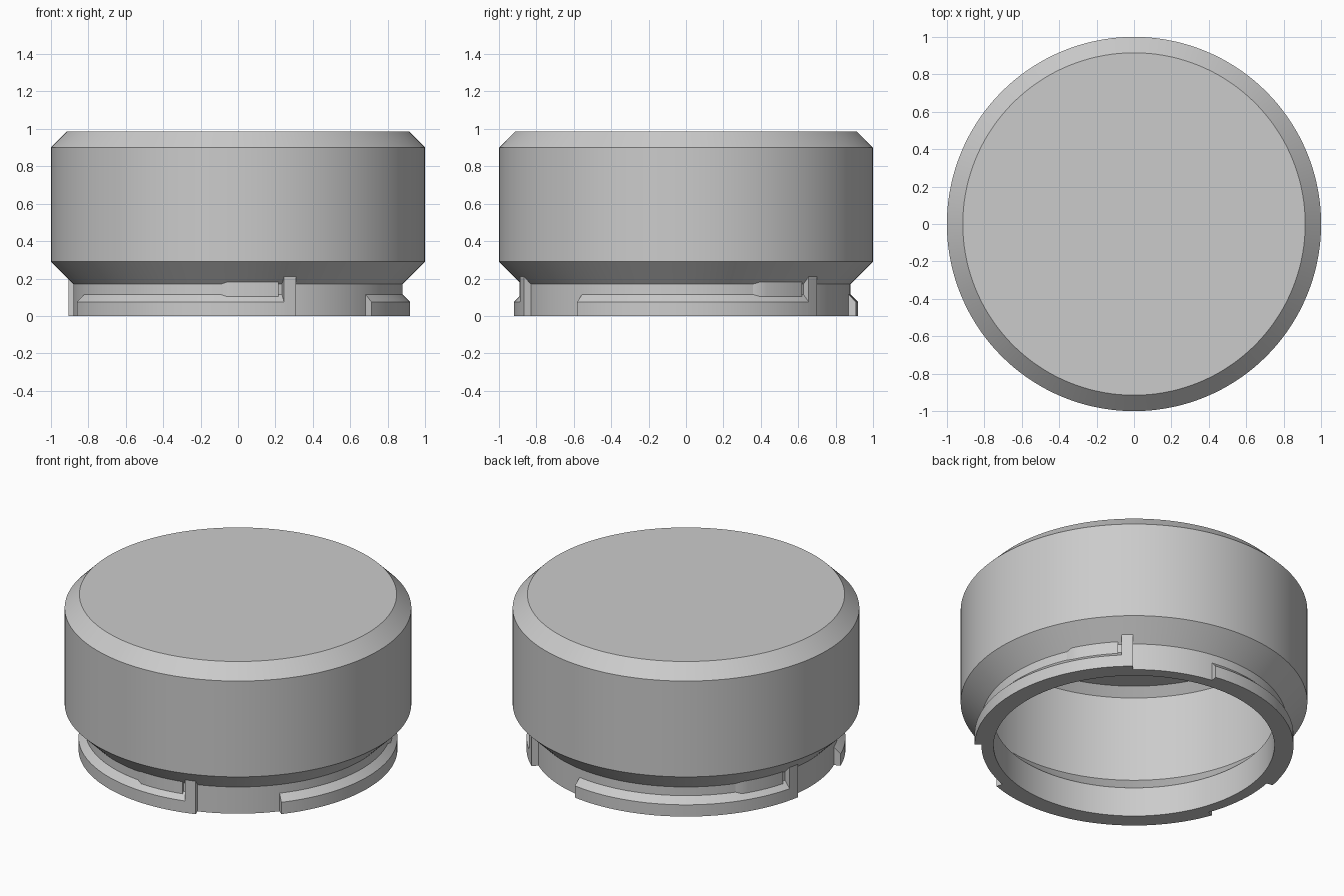
import bpy
import bmesh
from math import sin, cos, radians, pi

cube = bpy.data.objects.get("Cube")
if cube:
    bpy.data.objects.remove(cube, do_unlink=True)

grey = bpy.data.materials.new("light_grey")
grey.use_nodes = True
grey.diffuse_color = (0.6, 0.6, 0.6, 1)
grey.node_tree.nodes["Principled BSDF"].inputs["Base Color"].default_value = (0.6, 0.6, 0.6, 1)


def finish(bm, name):
    """Turn a bmesh into a smooth object that keeps its hard edges."""
    bmesh.ops.recalc_face_normals(bm, faces=bm.faces)
    for face in bm.faces:
        face.smooth = True
    mesh = bpy.data.meshes.new(name)
    bm.to_mesh(mesh)
    bm.free()
    mesh.set_sharp_from_angle(angle=radians(25))
    mesh.materials.append(grey)
    obj = bpy.data.objects.new(name, mesh)
    bpy.context.collection.objects.link(obj)
    return obj


def revolve(name, profile, steps=144):
    """Spin an (r, z) profile that starts and ends on the axis."""
    bm = bmesh.new()
    verts = [bm.verts.new((r, 0, z)) for r, z in profile]
    edges = [bm.edges.new(pair) for pair in zip(verts, verts[1:])]
    bmesh.ops.spin(bm, geom=verts + edges, cent=(0, 0, 0), axis=(0, 0, 1),
                   angle=2 * pi, steps=steps)
    bmesh.ops.remove_doubles(bm, verts=bm.verts, dist=0.0001)
    return finish(bm, name)


def sweep(name, sections):
    """Join (angle, profile) sections around the axis into a capped solid."""
    bm = bmesh.new()
    rings = [[bm.verts.new((r * cos(radians(a)), r * sin(radians(a)), z)) for r, z in p]
             for a, p in sections]
    for one, two in zip(rings, rings[1:]):
        n = len(one)
        for i in range(n):
            j = (i + 1) % n
            bm.faces.new((one[i], one[j], two[j], two[i]))
    bm.faces.new(rings[0])
    bm.faces.new(rings[-1])
    return finish(bm, name)


def arc(start, end, profile, step=2.5):
    """Constant profile repeated between two angles."""
    n = max(1, round((end - start) / step))
    return [(start + (end - start) * i / n, profile) for i in range(n + 1)]


def band(r):
    return [(IN, 0.085), (r, 0.085), (r, 0.2), (IN, 0.2)]


IN = 0.876  # inner radius of added parts, just inside the collar

# Hollow cap body with collar, chamfers and inner cavity
revolve("cap_body", [
    (0, 0.905), (0.88, 0.905), (0.93, 0.855), (0.93, 0.307), (0.81, 0.187), (0.81, 0),
    (0.88, 0), (0.88, 0.17), (1, 0.29), (1, 0.9), (0.915, 0.985), (0, 0.985)])

# Three bayonet lugs, each with a locking bump and an end stop
rail = [(IN, 0), (0.92, 0), (0.92, 0.075), (0.88, 0.115), (IN, 0.115)]
block = [(IN, 0), (0.92, 0), (0.92, 0.21), (IN, 0.21)]
for k in range(3):
    a = 200.8 + 120 * k
    sweep(f"lug_rail_{k + 1}", arc(a, a + 85, rail))
    sweep(f"locking_bump_{k + 1}",
          [(a + 63.2, band(0.88))] + arc(a + 65.4, a + 83.2, band(0.891)))
    sweep(f"end_stop_{k + 1}", arc(a + 84.7, a + 88.8, block))
